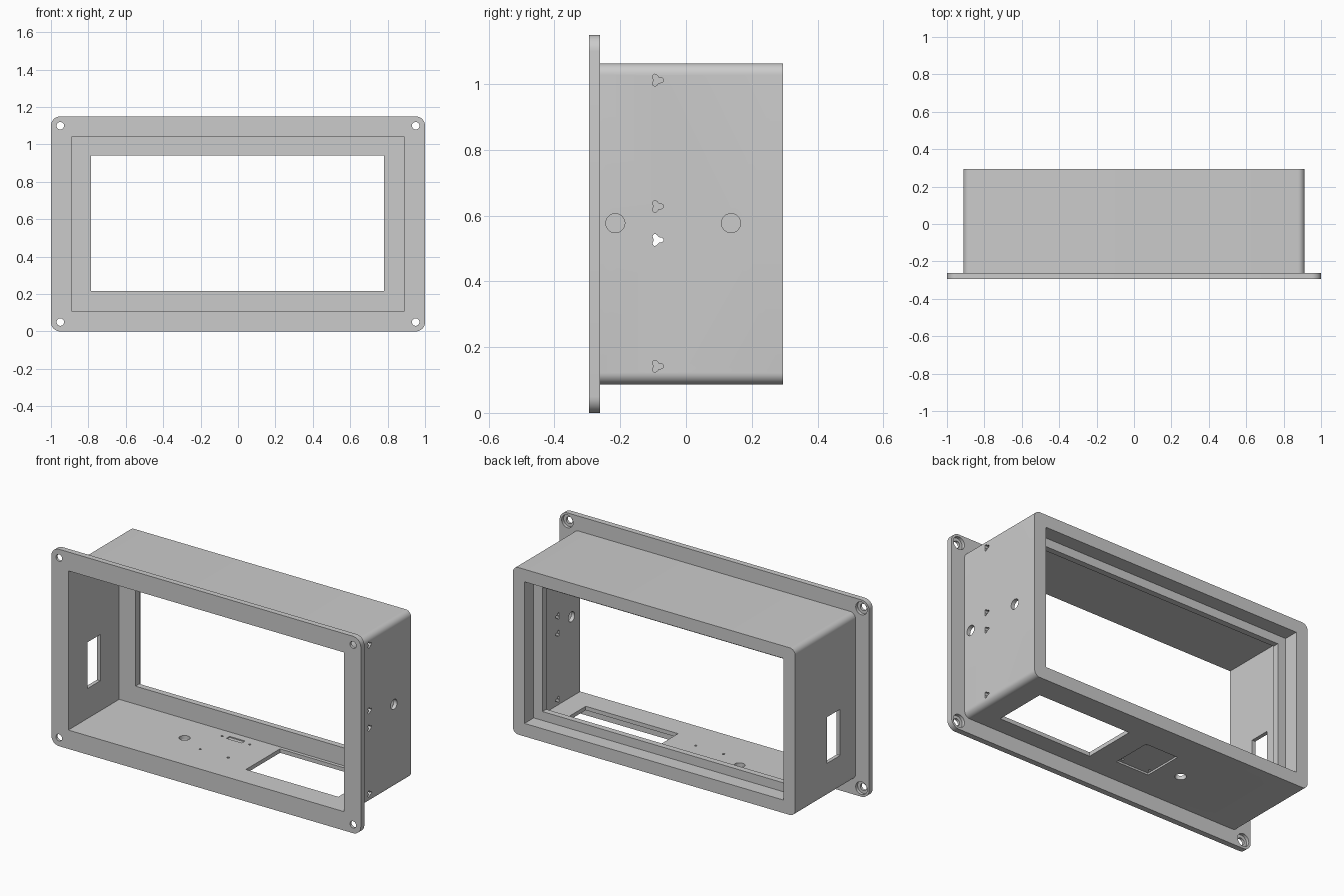
import bpy
import bmesh
from math import cos, sin, pi, radians

cube = bpy.data.objects.get("Cube")
if cube:
    bpy.data.objects.remove(cube, do_unlink=True)

grey = bpy.data.materials.new("light grey plastic")
grey.use_nodes = True
colour = (0.6, 0.6, 0.6, 1)
grey.diffuse_color = colour
for node in grey.node_tree.nodes:
    if node.type == 'BSDF_PRINCIPLED':
        node.inputs["Base Color"].default_value = colour


# Outlines
def rect(a0, a1, b0, b1, r=0.0, steps=8):
    if r == 0:
        return [(a0, b0), (a1, b0), (a1, b1), (a0, b1)]
    corners = [(a1 - r, b1 - r), (a0 + r, b1 - r), (a0 + r, b0 + r), (a1 - r, b0 + r)]
    return [(ca + r * cos((q + i / steps) * pi / 2), cb + r * sin((q + i / steps) * pi / 2))
            for q, (ca, cb) in enumerate(corners) for i in range(steps + 1)]


def lobed(ca, cb, r, lobe=0.0, n=32):
    out = []
    for i in range(n):
        t = 2 * pi * i / n
        d = r + lobe * cos(3 * t)
        out.append((ca + d * cos(t), cb + d * sin(t)))
    return out


# Straight prism of an outline along one axis
def prism(name, outline, axis, lo, hi):
    place = {'X': lambda a, b, t: (t, a, b),
             'Y': lambda a, b, t: (a, t, b),
             'Z': lambda a, b, t: (a, b, t)}[axis]
    bm = bmesh.new()
    low = [bm.verts.new(place(a, b, lo)) for a, b in outline]
    high = [bm.verts.new(place(a, b, hi)) for a, b in outline]
    bm.faces.new(low)
    bm.faces.new(high)
    n = len(outline)
    for i in range(n):
        j = (i + 1) % n
        bm.faces.new((low[i], low[j], high[j], high[i]))
    bmesh.ops.recalc_face_normals(bm, faces=bm.faces[:])
    mesh = bpy.data.meshes.new(name)
    bm.to_mesh(mesh)
    bm.free()
    mesh.materials.append(grey)
    obj = bpy.data.objects.new(name, mesh)
    bpy.context.collection.objects.link(obj)
    return obj


def combine(target, tool, operation):
    tool.hide_render = True
    mod = target.modifiers.new("cut", 'BOOLEAN')
    mod.solver = 'EXACT'
    mod.operation = operation
    mod.object = tool
    bpy.context.view_layer.objects.active = target
    bpy.ops.object.modifier_apply(modifier=mod.name)
    bpy.data.objects.remove(tool, do_unlink=True)


def cut(outline, axis, lo, hi):
    combine(housing, prism("cutter", outline, axis, lo, hi), 'DIFFERENCE')


# Flange joined to the box body
housing = prism("panel_housing", rect(-1, 1, 0, 1.15, 0.05), 'Y', -0.295, -0.262)
body = prism("body", rect(-0.912, 0.912, 0.087, 1.063, 0.035), 'Y', -0.28, 0.295)
combine(housing, body, 'UNION')

# Front cavity, window and wider rear opening
cut(rect(-0.89, 0.89, 0.11, 1.04), 'Y', -0.4, 0.175)
cut(rect(-0.785, 0.78, 0.215, 0.94), 'Y', 0.1, 0.25)
cut(rect(-0.837, 0.837, 0.163, 0.99), 'Y', 0.21, 0.4)

# Flange screw holes, counterbored from behind
for x in (-0.95, 0.95):
    for z in (0.05, 1.1):
        cut(lobed(x, z, 0.02), 'Y', -0.4, -0.2)
        cut(lobed(x, z, 0.037), 'Y', -0.28, -0.2)

# Left wall: two round holes and four lobed holes
for y in (-0.215, 0.137):
    cut(lobed(y, 0.577, 0.029), 'X', 0.86, 1.0)
for z in (0.142, 0.526, 0.628, 1.012):
    cut(lobed(-0.088, z, 0.015, 0.005), 'X', 0.86, 1.0)

# Right wall: rectangular socket opening
cut(rect(-0.12, 0, 0.285, 0.555), 'X', -1.0, -0.86)

# Floor: large opening, round hole and shallow recess underneath
cut(rect(0.163, 0.76, -0.16, 0.155), 'Z', 0, 0.15)
cut(lobed(-0.33, -0.022, 0.03), 'Z', 0, 0.15)
cut(rect(-0.19, 0.02, -0.115, 0.12), 'Z', 0, 0.098)
cut(rect(-0.145, -0.045, 0.1, 0.13), 'Z', 0.104, 0.15)
for x in (-0.18, 0.0):
    for y in (-0.09, 0.11):
        cut(lobed(x, y, 0.007, n=12), 'Z', 0, 0.15)

# Smooth rounded corners, sharp edges elsewhere
bpy.ops.object.select_all(action='DESELECT')
housing.select_set(True)
bpy.context.view_layer.objects.active = housing
bpy.ops.object.shade_smooth_by_angle(angle=radians(30))
